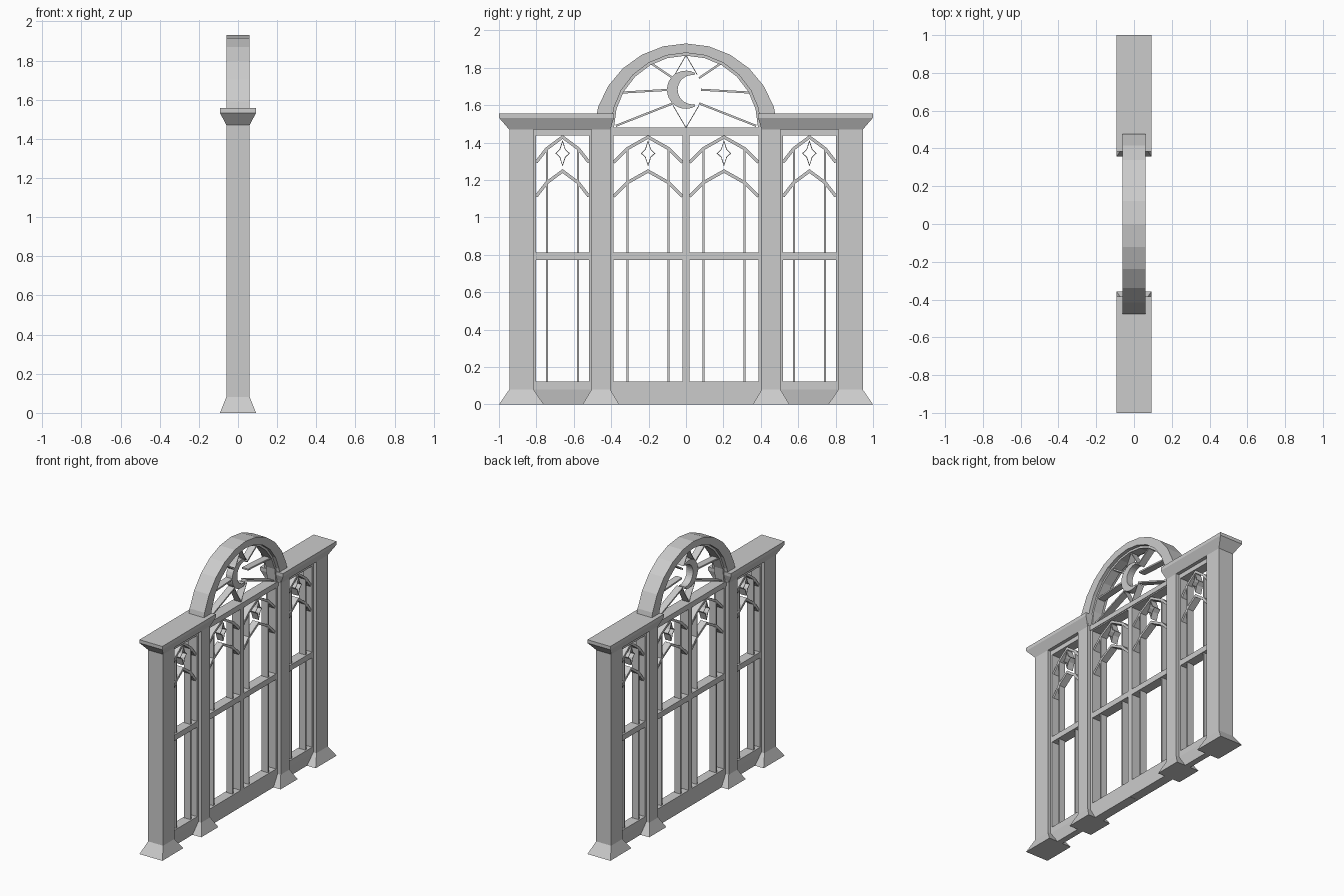
import bpy, bmesh
from math import sin, cos, pi, radians, atan2
from mathutils import Vector

if "Cube" in bpy.data.objects:
    bpy.data.objects.remove(bpy.data.objects["Cube"])


def finish(name, bm):
    bmesh.ops.recalc_face_normals(bm, faces=bm.faces)
    me = bpy.data.meshes.new(name)
    bm.to_mesh(me)
    bm.free()
    ob = bpy.data.objects.new(name, me)
    bpy.context.collection.objects.link(ob)
    return ob


def strip(name, a, b, hx, closed=False):
    """Solid band between two (y, z) outlines, hx deep each way in x."""
    bm = bmesh.new()
    rings = [[bm.verts.new(c) for c in ((-hx, *p), (hx, *p), (hx, *q), (-hx, *q))]
             for p, q in zip(a, b)]
    n = len(rings)
    for i in range(n if closed else n - 1):
        r, s = rings[i], rings[(i + 1) % n]
        for k in range(4):
            bm.faces.new((r[k], r[(k + 1) % 4], s[(k + 1) % 4], s[k]))
    if not closed:
        bm.faces.new(rings[0])
        bm.faces.new(rings[-1])
    return finish(name, bm)


def ribbon(name, pts, width, hx, closed=False):
    """Mitred bar of constant width along a (y, z) path."""
    pts = [Vector(p) for p in pts]
    n, a, b = len(pts), [], []
    for i, p in enumerate(pts):
        prev = pts[i - 1] if (i or closed) else None
        nxt = pts[(i + 1) % n] if (i < n - 1 or closed) else None
        dirs = [(p - prev).normalized()] if prev is not None else []
        if nxt is not None:
            dirs.append((nxt - p).normalized())
        norms = [Vector((-d.y, d.x)) for d in dirs]
        m = sum(norms, Vector((0, 0))).normalized()
        off = m * (width / 2 / max(0.35, m.dot(norms[0])))
        a.append(p + off)
        b.append(p - off)
    return strip(name, a, b, hx, closed)


def bar(name, y0, y1, z0, z1, hx):
    return strip(name, [(y0, z0), (y1, z0)], [(y0, z1), (y1, z1)], hx)


def loft(name, levels):
    """Stack of rectangles: (half x, y0, y1, z)."""
    bm = bmesh.new()
    rings = [[bm.verts.new(c) for c in ((-h, y0, z), (h, y0, z), (h, y1, z), (-h, y1, z))]
             for h, y0, y1, z in levels]
    for r, s in zip(rings, rings[1:]):
        for k in range(4):
            bm.faces.new((r[k], r[(k + 1) % 4], s[(k + 1) % 4], s[k]))
    bm.faces.new(rings[0])
    bm.faces.new(rings[-1])
    return finish(name, bm)


def arc(cy, cz, r, a0, a1, n):
    return [(cy + r * cos(a0 + (a1 - a0) * i / n), cz + r * sin(a0 + (a1 - a0) * i / n))
            for i in range(n + 1)]


PX, FX, GX = 0.06, 0.035, 0.025   # half depths: posts, frames, tracery


def window(name, y0, y1, stile, mullions, shoulder, z0):
    """Framed light with mid rail, mullions, two pointed arches and a star."""
    c, i0, i1 = (y0 + y1) / 2, y0 + stile, y1 - stile
    bar(name + "_stile_a", y0, i0, z0, 1.475, FX)
    bar(name + "_stile_b", i1, y1, z0, 1.475, FX)
    bar(name + "_bottom_rail", i0, i1, z0, 0.122, FX)
    bar(name + "_mid_rail", i0, i1, 0.772, 0.813, FX)
    bar(name + "_top_rail", i0, i1, 1.437, 1.475, FX)
    for m in (-mullions, mullions):
        bar(name + "_lower_mullion", c + m - .005, c + m + .005, 0.12, 0.775, GX)
        bar(name + "_upper_mullion", c + m - .005, c + m + .005, 0.81, 1.37, GX)
    for label, peak in (("upper", 1.43), ("lower", 1.248)):
        pts = [(i0, peak - .135), (c - shoulder, peak - .063), (c, peak),
               (c + shoulder, peak - .063), (i1, peak - .135)]
        ribbon(f"{name}_{label}_arch", pts, 0.017, GX)
    # hollow four-pointed star with curved-in sides
    star = []
    for k in range(8):
        t = k * pi / 4
        ry, rz = (0.036, 0.065) if k % 2 == 0 else (0.02, 0.03)
        star.append((c + ry * cos(t), 1.343 + rz * sin(t)))
    ribbon(name + "_star", star, 0.004, GX, True)


for s, side in ((-1, "left"), (1, "right")):
    # posts with flared feet
    for label, c, h, f in (("outer", .88, .065, .12), ("inner", .455, .05, .098)):
        bar(f"{side}_{label}_post", s * c - h, s * c + h, 0.08, 1.475, PX)
        loft(f"{side}_{label}_foot", [(.092, s * c - f, s * c + f, 0),
                                      (PX, s * c - h, s * c + h, .08)])
    # cornice above each side light
    loft(f"{side}_cornice", [(PX, *sorted((s * .945, s * .405)), 1.47),
                             (.092, *sorted((s * 1.0, s * .385)), 1.533),
                             (.092, *sorted((s * 1.0, s * .385)), 1.557)])
    # side light and the undercut sill below it
    window(f"{side}_side_light", *sorted((s * .815, s * .505)), .014, .083, .085, .08)
    loft(f"{side}_sill", [(.022, *sorted((s * .82, s * .5)), 0),
                          (FX, *sorted((s * .82, s * .5)), .08)])
    # door leaf
    window(f"{side}_door", *sorted((s * .405, s * .001)), .018, .11, .112, 0)

# round arch: thick outer band, thin inner ring, bottom bar
strip("arch_band", arc(0, 1.435, .495, radians(4), radians(176), 12),
      arc(0, 1.48, .4, 0, pi, 12), PX)
strip("arch_inner_ring", arc(0, 1.48, .402, 0, pi, 12), arc(0, 1.48, .385, 0, pi, 12), FX)
bar("transom", -.405, .405, 1.445, 1.48, FX + .005)

# crescent moon opening toward +y
tip = radians(62)
MZ = 1.683
ty, tz = .102 * cos(tip), .102 * sin(tip)
iy = .034
ri = ((ty - iy) ** 2 + tz ** 2) ** .5 * .86
ti = atan2(tz, ty - iy)
strip("crescent", arc(0, MZ, .102, tip, 2 * pi - tip, 18),
      arc(iy, MZ, ri, ti, 2 * pi - ti, 18), GX)

# rays from the moon to the arch, and thin points above and below
for s, side in ((-1, "left"), (1, "right")):
    for k, (p, q) in enumerate((((.08, 1.683), (.39, 1.665)), ((.07, 1.745), (.185, 1.823)),
                                ((.07, 1.61), (.375, 1.49)))):
        ribbon(f"{side}_ray_{k + 1}", [(s * p[0], p[1]), (s * q[0], q[1])], .011, GX)
    for k, (p, q) in enumerate((((.06, 1.763), (0, 1.867)), ((.07, 1.6), (0, 1.48)))):
        ribbon(f"{side}_point_{k + 1}", [(s * p[0], p[1]), (s * q[0], q[1])], .004, GX)
